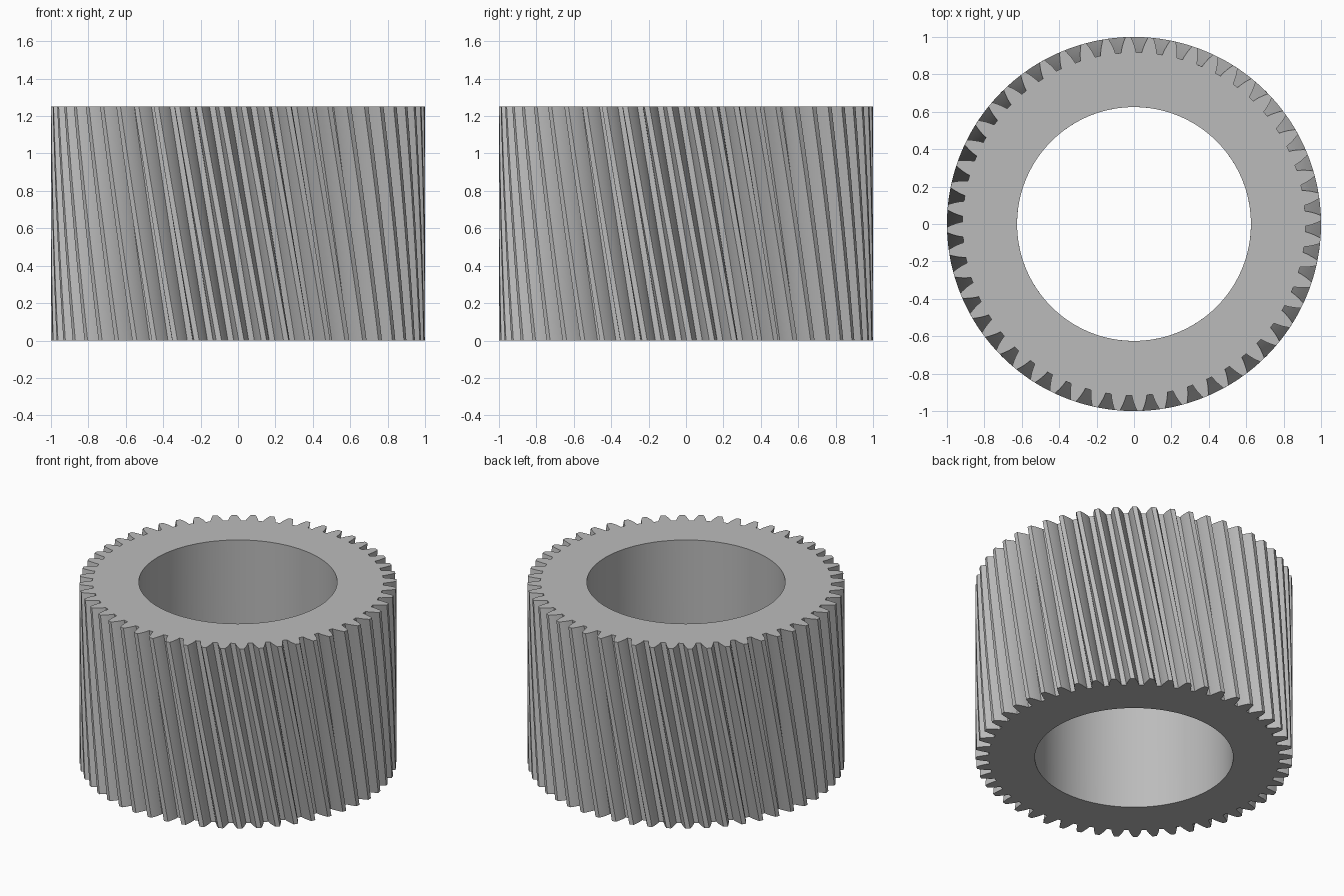
import bpy
import bmesh
from math import cos, sin, tan, pi, acos, radians, sqrt

cube = bpy.data.objects.get("Cube")
if cube:
    bpy.data.objects.remove(cube)

TEETH = 52
HEIGHT = 1.25
BORE = 0.625
TIP = 1.0
MODULE = 2 * TIP / (TEETH + 2)
PITCH = MODULE * TEETH / 2
ROOT = PITCH - 1.25 * MODULE
PRESSURE = radians(20)
BASE = PITCH * cos(PRESSURE)
TWIST = -HEIGHT * tan(radians(10)) / PITCH
PHASE = radians(1.06)
LAYERS = 10
FLANK = 5


def half_angle(r):
    """Half the angle a tooth fills at radius r, along an involute flank."""
    inv = lambda a: tan(a) - a
    a = acos(min(1, BASE / r))
    return pi / (2 * TEETH) + inv(PRESSURE) - inv(a)


# Outline of one tooth as (angle, radius): rising flank, tip, falling flank
radii = [ROOT + (TIP - ROOT) * i / FLANK for i in range(FLANK + 1)]
rise = [(-half_angle(r), r) for r in radii]
tooth = rise + [(-a, r) for a, r in reversed(rise)]
outline = [(a + PHASE + 2 * pi * t / TEETH, r)
           for t in range(TEETH) for a, r in tooth]

# Gear blank: twisted layers of the outline, plus a matching bore
bm = bmesh.new()


def ring(z, turn, radius=None):
    return [bm.verts.new(((radius or r) * cos(a + turn),
                          (radius or r) * sin(a + turn), z))
            for a, r in outline]


def bridge(low, high):
    n = len(low)
    for i in range(n):
        j = (i + 1) % n
        bm.faces.new((low[i], low[j], high[j], high[i]))


outer = [ring(HEIGHT * k / LAYERS, TWIST * k / LAYERS) for k in range(LAYERS + 1)]
bore_low, bore_high = ring(0, 0, BORE), ring(HEIGHT, TWIST, BORE)
loops = [bore_low] + outer + [bore_high]
for low, high in zip(loops, loops[1:]):
    bridge(low, high)
# The bore wall closes the shell, joined vertically along the nearest points
shift = round(-TWIST / (2 * pi / TEETH)) * len(tooth)
bridge(bore_high[shift:] + bore_high[:shift], bore_low)
bmesh.ops.recalc_face_normals(bm, faces=bm.faces)

mesh = bpy.data.meshes.new("helical_gear")
bm.to_mesh(mesh)
bm.free()
gear = bpy.data.objects.new("helical_gear", mesh)
bpy.context.collection.objects.link(gear)

# Plain grey metal
grey = bpy.data.materials.new("steel_grey")
grey.use_nodes = True
colour = (0.5, 0.5, 0.5, 1)
grey.diffuse_color = colour
grey.node_tree.nodes["Principled BSDF"].inputs["Base Color"].default_value = colour
mesh.materials.append(grey)

bpy.context.view_layer.objects.active = gear
gear.select_set(True)
bpy.ops.object.shade_smooth_by_angle(angle=radians(25))
